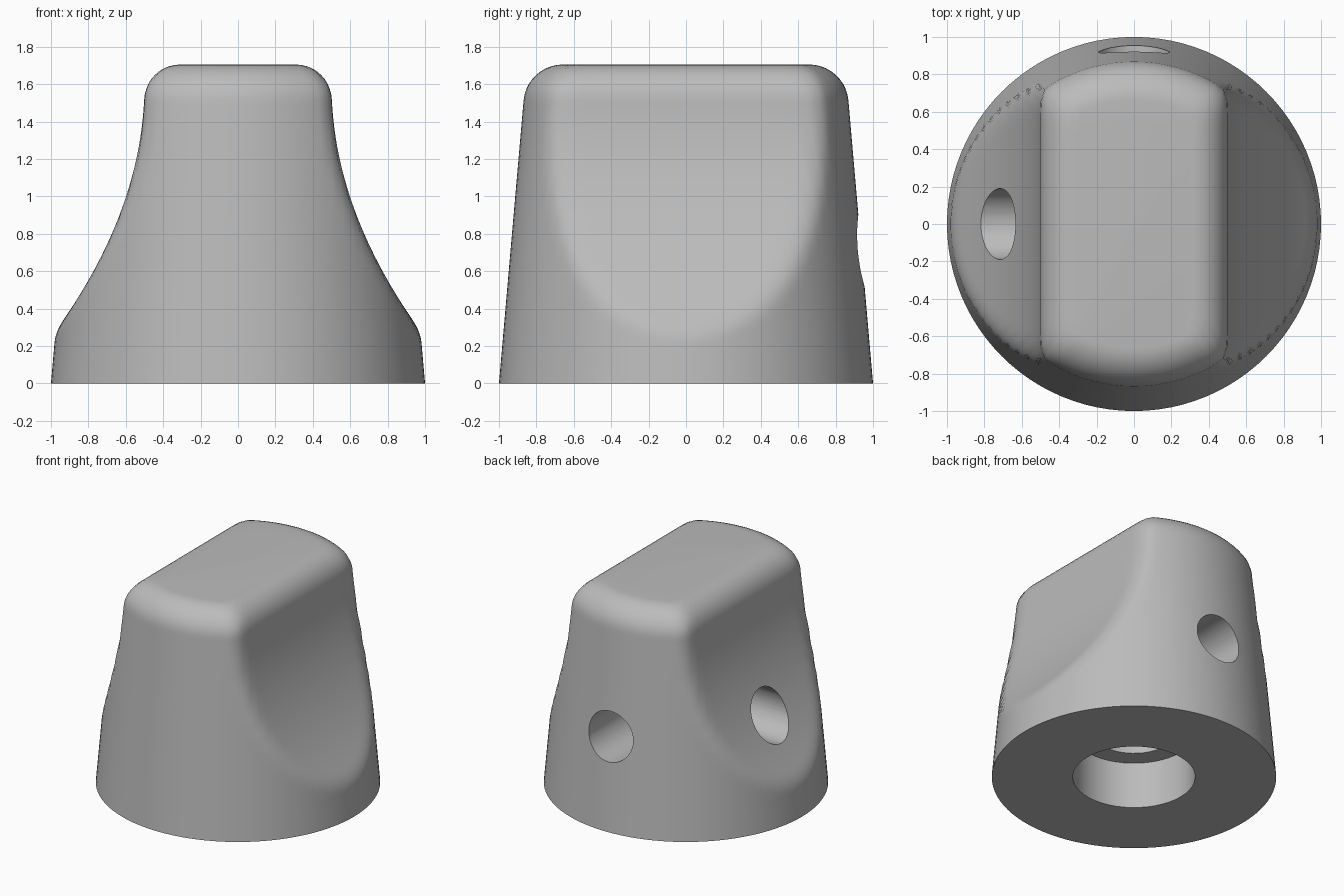
import bpy, bmesh, math

if "Cube" in bpy.data.objects:
    bpy.data.objects.remove(bpy.data.objects["Cube"])

HEIGHT, FILLET, SIDES = 1.705, 0.19, 96

grey = bpy.data.materials.new("plain_grey")
grey.use_nodes = True
colour = (0.5, 0.5, 0.5, 1)
grey.diffuse_color = colour
grey.node_tree.nodes["Principled BSDF"].inputs["Base Color"].default_value = colour


def soft_min(a, b, k):
    h = max(k - abs(a - b), 0) / k
    return min(a, b) - h * h * k / 4


def section(z):
    """Tapered circle trimmed by the two finger scoops, with softened corners."""
    over = max(z - (HEIGHT - FILLET), 0)
    inset = FILLET - math.sqrt(max(FILLET ** 2 - over ** 2, 0))
    radius = 1 - 0.087 * z - inset
    half_width = 0.5 + 0.273 * max(1.6 - z, 0) ** 2 - inset
    softness = 0.03 + 0.05 * min(z / 1.5, 1)
    points = []
    for i in range(SIDES):
        a = 2 * math.pi * i / SIDES
        side = half_width / max(abs(math.cos(a)), 0.01)
        r = soft_min(radius, side, softness)
        points.append((r * math.cos(a), r * math.sin(a), z))
    return points


# Knob body: stacked sections, closer together in the rounded top edge
start = HEIGHT - FILLET
levels = [0, 0.1, 0.2] + [0.22 + (start - 0.22) * i / 44 for i in range(45)]
levels += [start + FILLET * math.sin(math.pi / 2 * i / 10) for i in range(1, 11)]
bm = bmesh.new()
rings = [[bm.verts.new(p) for p in section(z)] for z in levels]
for low, high in zip(rings, rings[1:]):
    for i in range(SIDES):
        j = (i + 1) % SIDES
        bm.faces.new((low[i], low[j], high[j], high[i]))
bm.faces.new(rings[0][::-1])
bm.faces.new(rings[-1])
mesh = bpy.data.meshes.new("knob_body")
bm.to_mesh(mesh)
bm.free()
knob = bpy.data.objects.new("knob_body", mesh)
bpy.context.collection.objects.link(knob)
mesh.materials.append(grey)


def drill(name, radius, depth, location, rotation=(0, 0, 0)):
    """Cut a round hole through the body and discard the cutter."""
    bpy.ops.mesh.primitive_cylinder_add(vertices=48, radius=radius, depth=depth,
                                        location=location, rotation=rotation)
    cutter = bpy.context.object
    cutter.name = name
    cutter.hide_render = True
    cutter.data.materials.append(grey)
    cut = knob.modifiers.new(name, "BOOLEAN")
    cut.operation, cut.solver, cut.object = "DIFFERENCE", "EXACT", cutter
    bpy.ops.object.select_all(action="DESELECT")
    knob.select_set(True)
    bpy.context.view_layer.objects.active = knob
    bpy.ops.object.modifier_apply(modifier=name)
    bpy.data.objects.remove(cutter)


# Stepped shaft bore from below, then the two set screw holes
quarter = math.pi / 2
drill("shaft_recess", 0.43, 0.72, (0, 0, 0))
drill("shaft_bore", 0.29, 2.0, (0, 0, 0))
drill("side_screw_hole", 0.19, 1.2, (-0.7, 0, 0.71), (0, quarter, 0))
drill("back_screw_hole", 0.19, 1.2, (0, 0.7, 0.71), (quarter, 0, 0))

bpy.ops.object.shade_smooth_by_angle(angle=math.radians(35))
